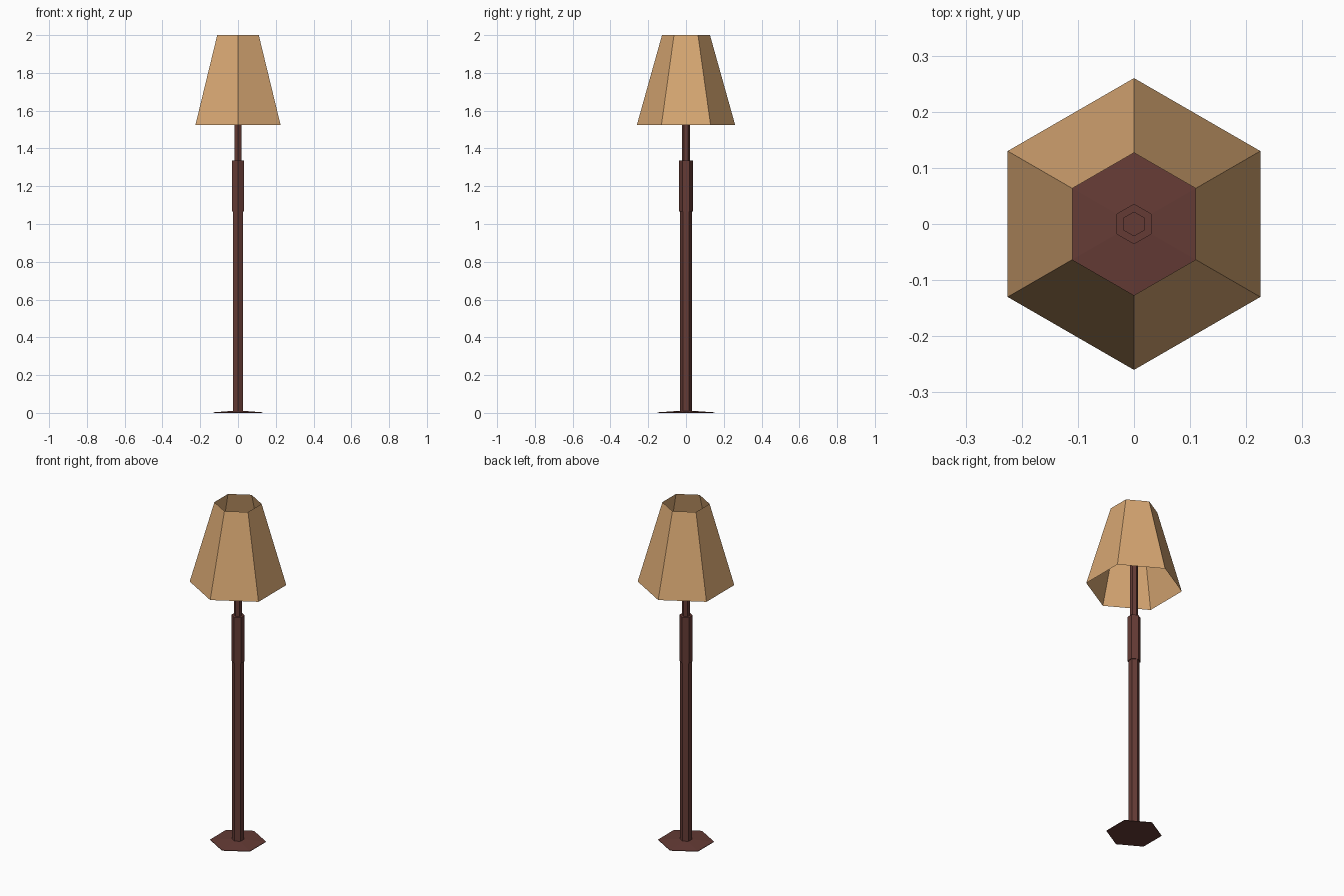
import bpy, bmesh, math

if "Cube" in bpy.data.objects:
    bpy.data.objects.remove(bpy.data.objects["Cube"])


def material(name, rgb):
    m = bpy.data.materials.new(name)
    m.diffuse_color = (*rgb, 1)
    m.use_nodes = True
    m.node_tree.nodes["Principled BSDF"].inputs["Base Color"].default_value = m.diffuse_color
    return m


WOOD = material("dark red wood", (0.130, 0.044, 0.036))
FABRIC = material("tan fabric", (0.680, 0.386, 0.170))


def hex_part(name, mat, rings, cap_bottom=True, cap_top=True):
    """Six-sided part lofted through (radius, z) rings, corners on the y axis."""
    bm = bmesh.new()
    loops = []
    for r, z in rings:
        angles = [math.pi / 2 + i * math.pi / 3 for i in range(6)]
        loops.append([bm.verts.new((r * math.cos(a), r * math.sin(a), z)) for a in angles])
    for lo, hi in zip(loops, loops[1:]):
        for i in range(6):
            j = (i + 1) % 6
            bm.faces.new((lo[i], lo[j], hi[j], hi[i]))
    if cap_bottom:
        bm.faces.new(loops[0][::-1])
    if cap_top:
        bm.faces.new(loops[-1])
    me = bpy.data.meshes.new(name)
    bm.to_mesh(me)
    bm.free()
    me.materials.append(mat)
    ob = bpy.data.objects.new(name, me)
    bpy.context.collection.objects.link(ob)
    return ob


# Shallow foot plate, rising slightly to the pole
hex_part("base", WOOD, [(0.15, 0.0), (0.15, 0.003), (0.03, 0.011)])
# Main pole, thicker grip and thin upper stem
hex_part("pole", WOOD, [(0.031, 0.005), (0.031, 1.07)])
hex_part("grip", WOOD, [(0.036, 1.065), (0.036, 1.337)])
hex_part("stem", WOOD, [(0.022, 1.33), (0.022, 1.68)])
# Open lampshade, a single thin sheet
hex_part("lampshade", FABRIC, [(0.26, 1.525), (0.127, 2.0)], False, False)
